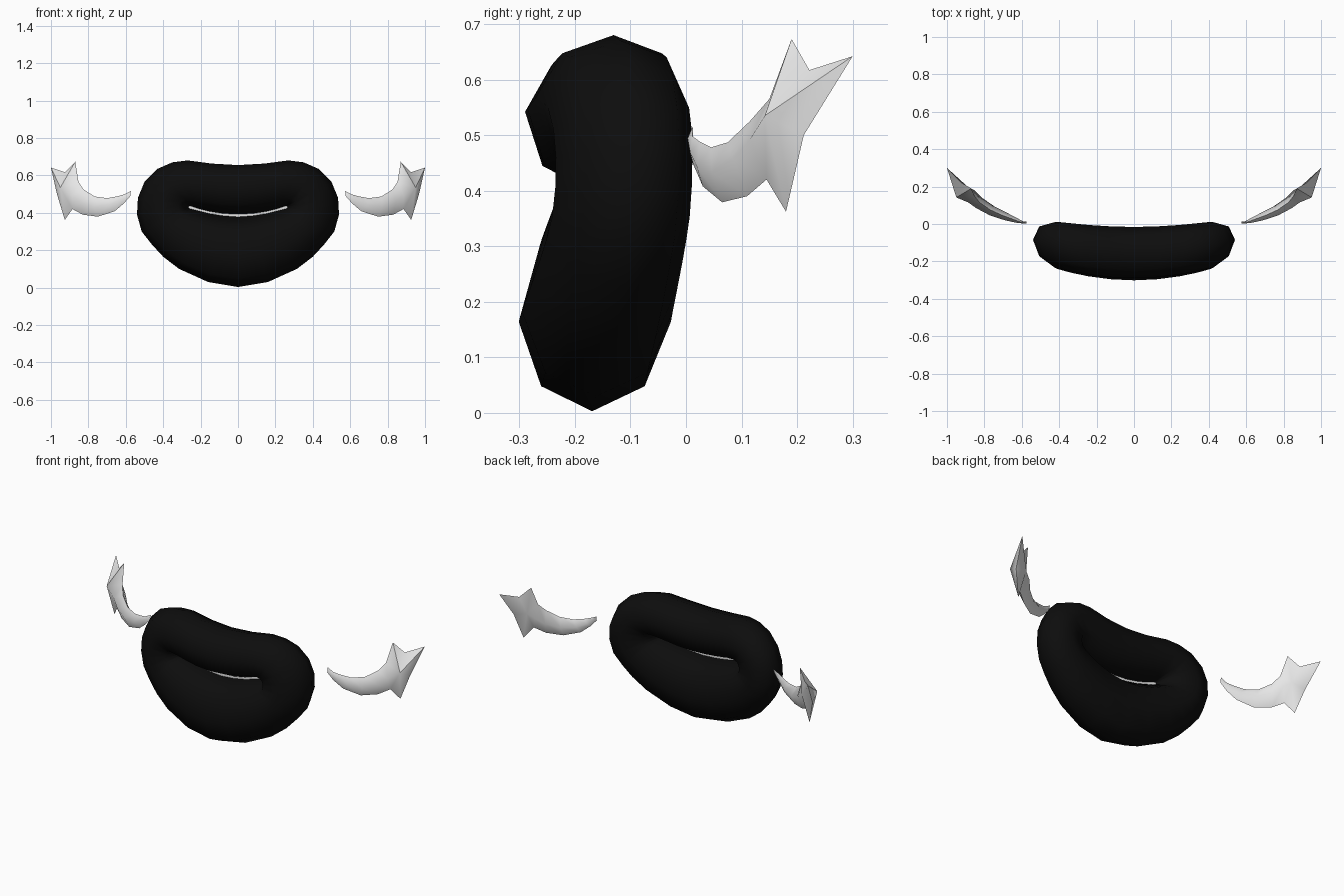
import bpy, bmesh
from mathutils import Vector

if "Cube" in bpy.data.objects:
    bpy.data.objects.remove(bpy.data.objects["Cube"])


def material(name, rgb):
    m = bpy.data.materials.new(name)
    m.diffuse_color = (*rgb, 1)
    m.use_nodes = True
    m.node_tree.nodes["Principled BSDF"].inputs["Base Color"].default_value = m.diffuse_color
    return m


BLACK = material("black", (0.004, 0.004, 0.004))
WHITE = material("off_white", (0.8, 0.8, 0.8))


def make(name, verts, faces, mat, angle):
    bm = bmesh.new()
    vs = [bm.verts.new(v) for v in verts]
    for f in faces:
        bm.faces.new([vs[i] for i in f])
    bmesh.ops.recalc_face_normals(bm, faces=bm.faces)
    me = bpy.data.meshes.new(name)
    bm.to_mesh(me)
    bm.free()
    me.materials.append(mat)
    ob = bpy.data.objects.new(name, me)
    bpy.context.collection.objects.link(ob)
    bpy.ops.object.select_all(action='DESELECT')
    bpy.context.view_layer.objects.active = ob
    ob.select_set(True)
    bpy.ops.object.shade_smooth_by_angle(angle=angle)
    return ob


def centre_y(x, z):
    # the mouth bends backwards towards its corners
    return -0.16 + 0.25 * x * x + 0.03 * (z - 0.3)


# Lips: eight-sided tube lofted between an outer outline and the slit
outer = [(0, .655), (.14, .663), (.27, .68), (.35, .67), (.43, .635), (.5, .565),
         (.535, .48), (.54, .39), (.515, .30), (.46, .23), (.40, .165),
         (.315, .10), (.16, .03), (0, .003)]
inner = [(0, .392), (.08, .396), (.15, .407), (.21, .422), (.25, .435), (.262, .437),
         (.264, .433), (.264, .428), (.262, .423), (.25, .42), (.21, .41),
         (.15, .395), (.08, .384), (0, .378)]
mirror = lambda pts: pts + [(-x, z) for x, z in pts[-2:0:-1]]
section = [(0, 0), (.12, -.68), (.43, -1), (.8, -.75), (1, 0), (.8, .75), (.43, 1), (.12, .68)]
verts, faces = [], []
rings = list(zip(mirror(outer), mirror(inner)))
for (ox, oz), (ix, iz) in rings:
    for t, d in section:
        x, z = ox + (ix - ox) * t, oz + (iz - oz) * t
        verts.append((x, centre_y(x, z) + d * (0.137 - 0.08 * x * x), z))
n, k = len(rings), len(section)
for i in range(n):
    for j in range(k):
        a, b = i * k, (i + 1) % n * k
        faces.append((a + j, a + (j + 1) % k, b + (j + 1) % k, b + j))
make("lips", verts, faces, BLACK, 1.4)

# Teeth: thin curved strip closing the slit
verts, faces = [], []
for i in range(13):
    x = -0.28 + 0.56 * i / 12
    z = 0.385 + 0.66 * x * x
    for dz in (-0.025, 0.025):
        verts.append((x, centre_y(x, z), z + dz))
    if i:
        faces.append((2 * i - 2, 2 * i, 2 * i + 1, 2 * i - 1))
make("teeth", verts, faces, WHITE, 1.0)

# Cheek tail: curved horn (upper edge, lower edge, half thickness)
stations = [((.61, .012, .498), (.575, .004, .49), .006),
            ((.645, .025, .488), (.61, .012, .45), .013),
            ((.70, .045, .478), (.66, .03, .408), .021),
            ((.767, .075, .487), (.75, .065, .379), .028),
            ((.826, .115, .525), (.83, .11, .39), .033),
            ((.853, .15, .565), (.885, .145, .42), .038)]
out = Vector((.45, -.85, 0))
verts, faces = [(.573, .012, .516)], []
for up, lo, t in stations:
    up, lo = Vector(up), Vector(lo)
    mid = (up + lo) / 2
    verts += [up, mid + out * t, lo, mid - out * t]
for j in range(4):
    faces.append((0, 1 + j, 1 + (j + 1) % 4))
for i in range(len(stations) - 1):
    for j in range(4):
        a, b = 1 + 4 * i, 5 + 4 * i
        faces.append((a + j, a + (j + 1) % 4, b + (j + 1) % 4, b + j))
# three-pointed star fanned round a front and a back centre
up, front, low, back = range(len(verts) - 4, len(verts))
s = len(verts)
verts += [(.87, .19, .673), (.925, .222, .617), (1, .3, .642),
          (.968, .212, .50), (.926, .18, .362),
          (.95, .142, .535), (.89, .2, .52)]
loop = [up, s, s + 1, s + 2, s + 3, s + 4, low]
for hub, ridge in ((s + 5, front), (s + 6, back)):
    for a, b in zip(loop, loop[1:]):
        faces.append((hub, a, b))
    faces += [(hub, up, ridge), (hub, low, ridge)]
tail = make("cheek_tail", verts, faces, WHITE, 1.0)
tail.modifiers.new("mirror", 'MIRROR')
